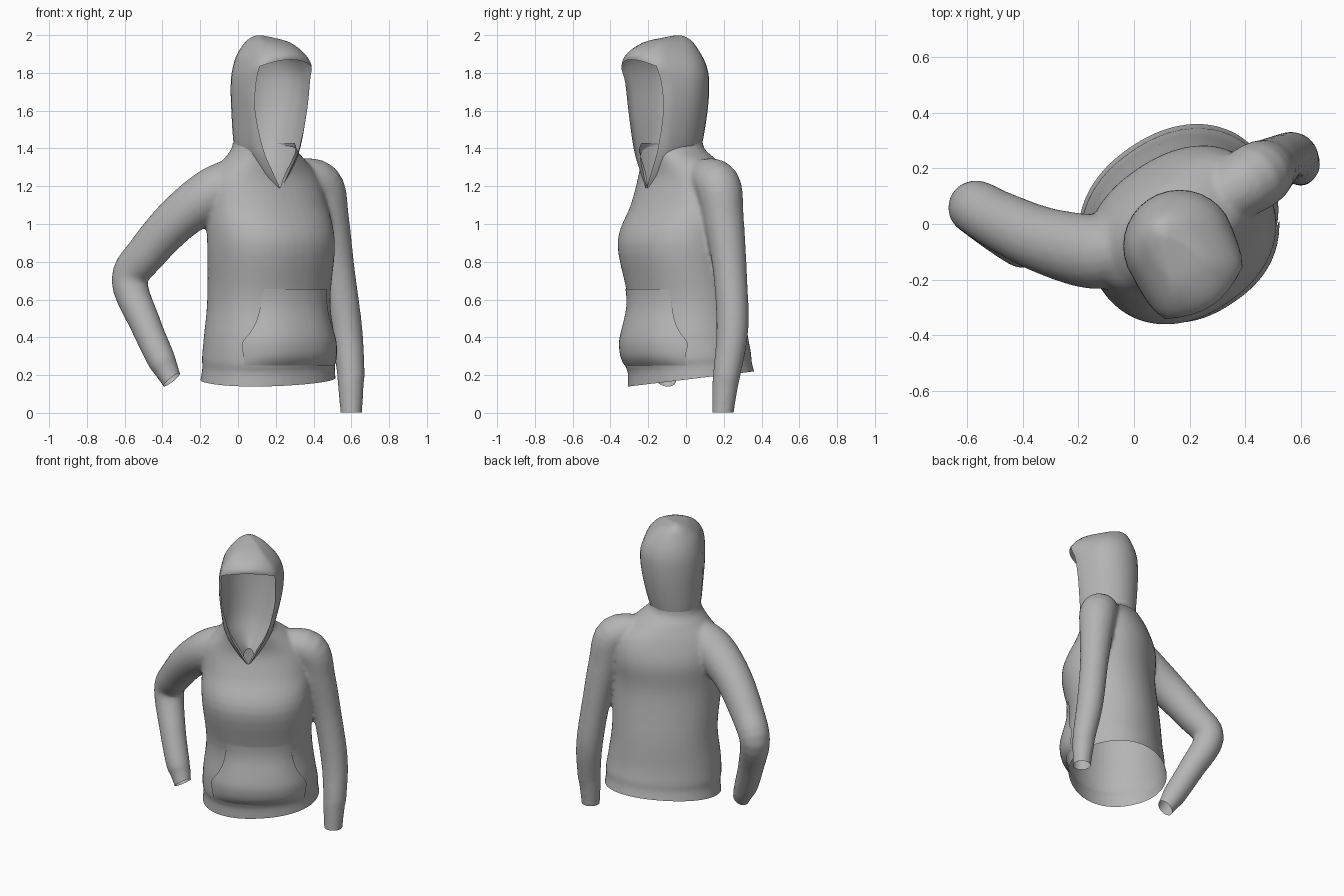
import bpy, bmesh, math
from mathutils import Vector
from mathutils.bvhtree import BVHTree

if "Cube" in bpy.data.objects:
    bpy.data.objects.remove(bpy.data.objects["Cube"])

# Garment is turned: SIDE points to its left, FRONT to where it faces
TURN = math.radians(34)
SIDE = Vector((math.cos(TURN), math.sin(TURN), 0))
FRONT = Vector((math.sin(TURN), -math.cos(TURN), 0))
UP = Vector((0, 0, 1))

cloth = bpy.data.materials.new("grey cloth")
cloth.use_nodes = True
GREY = (0.46, 0.46, 0.46, 1)
cloth.diffuse_color = GREY
cloth.node_tree.nodes["Principled BSDF"].inputs["Base Color"].default_value = GREY


def resample(rows, steps):
    """Catmull-Rom interpolation of rows of numbers."""
    rows = [Vector(r) for r in rows]
    out = []
    for i in range(len(rows) - 1):
        a, b = rows[max(i - 1, 0)], rows[i]
        c, d = rows[i + 1], rows[min(i + 2, len(rows) - 1)]
        for k in range(steps):
            t = k / steps
            out.append(0.5 * (2 * b + (c - a) * t + (2 * a - 5 * b + 4 * c - d) * t ** 2
                              + (3 * b - a - 3 * c + d) * t ** 3))
    return out + [rows[-1]]


def loft(bm, rings, closed=True, caps=True):
    vs = [[bm.verts.new(p) for p in ring] for ring in rings]
    n = len(vs[0])
    for lo, hi in zip(vs, vs[1:]):
        for i in range(n if closed else n - 1):
            j = (i + 1) % n
            bm.faces.new((lo[i], lo[j], hi[j], hi[i]))
    if caps:
        bm.faces.new(vs[0][::-1])
        bm.faces.new(vs[-1])
    return vs


def make(name, bm):
    mesh = bpy.data.meshes.new(name)
    bm.to_mesh(mesh)
    bm.free()
    mesh.materials.append(cloth)
    ob = bpy.data.objects.new(name, mesh)
    bpy.context.collection.objects.link(ob)
    return ob


def tube(bm, path):
    """Round sleeve along rows of x, y, z, radius."""
    rows = resample(path, 5)
    rings = []
    for i, r in enumerate(rows):
        along = (rows[min(i + 1, len(rows) - 1)] - rows[max(i - 1, 0)]).to_3d().normalized()
        across = along.cross(FRONT).normalized()
        third = along.cross(across)
        rings.append([r.to_3d() + r[3] * (across * math.cos(t) + third * math.sin(t))
                      for t in (math.tau * k / 20 for k in range(20))])
    loft(bm, rings)


# Torso: z, centre x, centre y, half width, half depth
TORSO = [(0.15, .157, .03, .373, .308), (0.24, .162, .02, .362, .298),
         (0.29, .165, .01, .366, .306), (0.4, .165, .0, .355, .3), (0.6, .163, .0, .334, .283),
         (0.9, .175, -.045, .348, .29), (1.1, .15, -.005, .345, .245), (1.24, .14, -.005, .32, .2),
         (1.34, .138, -.04, .225, .18), (1.4, .137, -.077, .165, .172), (1.47, .137, -.077, .153, .165)]
body_bm = bmesh.new()
rings = []
for z, cx, cy, a, b in resample(TORSO, 5):
    tilt = .12 * max(0, 1 - (z - .15) / .4)
    ring = []
    for k in range(48):
        c, s = math.cos(math.tau * k / 48), math.sin(math.tau * k / 48)
        p = (Vector((cx, cy, z)) + SIDE * a * math.copysign(abs(c) ** .92, c)
             + FRONT * b * math.copysign(abs(s) ** .92, s))
        p.z += tilt * (p.y - cy)
        ring.append(p)
    rings.append(ring)
loft(body_bm, rings)

# Sleeves with slightly gathered cuffs: x, y, z, radius
LEFT_SLEEVE = [(.28, .07, 1.24, .1), (.43, .165, 1.21, .122), (.482, .2, 1.02, .107),
               (.528, .232, .76, .09), (.573, .246, .45, .085), (.597, .218, .22, .074),
               (.597, .208, .15, .069), (.6, .195, .0, .058), (.6, .195, -.05, .058)]
RIGHT_SLEEVE = [(-.0, -.08, 1.24, .12), (-.14, -.1, 1.16, .135), (-.32, -.06, 1.025, .12),
                (-.48, .01, .85, .107), (-.574, .06, .7, .097), (-.49, -.02, .47, .083),
                (-.41, -.08, .29, .076), (-.385, -.09, .24, .068), (-.35, -.11, .17, .055),
                (-.32, -.125, .12, .055)]
tube(body_bm, LEFT_SLEEVE)
tube(body_bm, RIGHT_SLEEVE)

# Fuse torso and sleeves into one skin
body = make("body_and_sleeves", body_bm)
fuse = body.modifiers.new("fuse", 'REMESH')
fuse.mode = 'VOXEL'
fuse.voxel_size = 0.011
relax = body.modifiers.new("relax", 'SMOOTH')
relax.factor = 0.5
relax.iterations = 10
fused = bpy.data.meshes.new_from_object(body.evaluated_get(bpy.context.evaluated_depsgraph_get()))
body.modifiers.clear()
body.data = fused
bm = bmesh.new()
bm.from_mesh(fused)


def cut(co, normal, radius, clear=True):
    """Slice the skin near a point, removing what lies along the normal."""
    near = [f for f in bm.faces if (f.calc_center_median() - co).length < radius]
    geom = set(near)
    for f in near:
        geom.update(f.edges)
        geom.update(f.verts)
    bmesh.ops.bisect_plane(bm, geom=list(geom), plane_co=co, plane_no=normal)
    if clear:
        gone = [f for f in bm.faces if (f.calc_center_median() - co).length < radius
                and (f.calc_center_median() - co).dot(normal) > 0]
        bmesh.ops.delete(bm, geom=gone, context='FACES')


# Open hem, cuffs and neck
cut(Vector((.157, .03, .18)), Vector((0, .12, -1)).normalized(), .386)
cut(Vector((.6, .195, .003)), -UP, .12)
cut(Vector((-.352, -.11, .175)), Vector((.6, -.2, -.75)).normalized(), .1)
cut(Vector((.137, -.077, 1.43)), UP, .3)

# V neckline
HOOD = Vector((.145, -.09, 0))
notch = HOOD + FRONT * .145 + UP * 1.19
for sign in (-1, 1):
    cut(notch, (SIDE * sign - UP * .55).normalized(), .28, clear=False)
gone = []
for f in bm.faces:
    d = f.calc_center_median() - notch
    if d.dot(FRONT) > -.14 and d.z > 0 and abs(d.dot(SIDE)) < .55 * d.z:
        gone.append(f)
bmesh.ops.delete(bm, geom=gone, context='FACES')
bmesh.ops.recalc_face_normals(bm, faces=bm.faces)
bm.to_mesh(fused)
skin = BVHTree.FromBMesh(bm)
bm.free()

# Hood: z, half width, back depth, rim forward, rim half width, brow bulge, forward shift, lean
HOOD_ROWS = [(1.19, .03, .1, .145, .004, 0, 0, 0), (1.28, .1, .14, .148, .055, 0, 0, 0),
             (1.4, .158, .176, .148, .115, 0, 0, 0), (1.6, .192, .197, .148, .165, 0, 0, .016),
             (1.75, .202, .2, .165, .17, .02, 0, .022),
             (1.835, .188, .188, .192, .166, .05, 0, .02),
             (1.9, .155, .16, .178, .135, .05, -.005, .012),
             (1.96, .093, .105, .14, .085, .03, -.03, .005),
             (1.988, .042, .05, .06, .038, .01, -.055, 0), (1.999, .01, .01, .01, .008, 0, -.06, 0)]
STEPS, SIDES, BACK, BROW = 4, 6, 16, 8
hood_bm = bmesh.new()
rings = []
for z, a, b, rim, w, bulge, shift, lean in resample(HOOD_ROWS, STEPS):
    half = [(w + (a - w) * math.sqrt(1 - (1 - k / SIDES) ** 2), rim * (1 - k / SIDES))
            for k in range(SIDES)]
    flat = half + [(a * math.cos(math.pi * k / BACK), -b * math.sin(math.pi * k / BACK))
                   for k in range(BACK + 1)]
    flat += [(-u, f) for u, f in half[::-1]]
    flat += [(w * (2 * k / BROW - 1), rim + bulge * (1 - (2 * k / BROW - 1) ** 2))
             for k in range(1, BROW)]
    edge_lift = .035 * max(0, 1 - (z - 1.835) / .12) if z > 1.8 else 0
    ring = []
    for i, (u, f) in enumerate(flat):
        brow = i > 2 * SIDES + BACK
        lift = edge_lift * (1 - (u / w) ** 2) if brow else 0
        aside = lean * (1 - min(1, max(0, f / rim)))
        ring.append(HOOD + SIDE * (u + aside) + FRONT * (f + shift) + UP * (z + lift))
    rings.append(ring)
vs = loft(hood_bm, rings, caps=False)
hood_bm.faces.new(vs[-1])
# Remove the face opening below the brow
hole = []
for row in vs[:5 * STEPS]:
    hole += row[2 * SIDES + BACK + 1:]
bmesh.ops.delete(hood_bm, geom=hole, context='VERTS')
bmesh.ops.recalc_face_normals(hood_bm, faces=hood_bm.faces)
hood = make("hood", hood_bm)


def on_front(u, z, lift):
    """Point on the front of the skin, raised by lift."""
    start = Vector((.165, .0, z)) + SIDE * u + FRONT
    hit = skin.ray_cast(start, -FRONT)[0]
    return (hit if hit else start - FRONT * .85) + FRONT * lift


# Front pocket with curved hand openings: z, half width, puff
POCKET = [(.25, .285, .0), (.3, .295, .026), (.37, .3, .036), (.43, .265, .032), (.49, .235, .025),
          (.56, .215, .014), (.655, .2, .002)]
pocket_bm = bmesh.new()
loft(pocket_bm, [[on_front(w * t, z, .006 + puff * (1 - .75 * t ** 4))
                  for t in (k / 12 - 1 for k in range(25))]
                 for z, w, puff in resample(POCKET, 4)], closed=False, caps=False)
pocket = make("front_pocket", pocket_bm)

# Smooth shading
bpy.ops.object.select_all(action='DESELECT')
for ob in (body, hood, pocket):
    ob.select_set(True)
bpy.context.view_layer.objects.active = body
bpy.ops.object.shade_smooth_by_angle(angle=math.radians(50))
